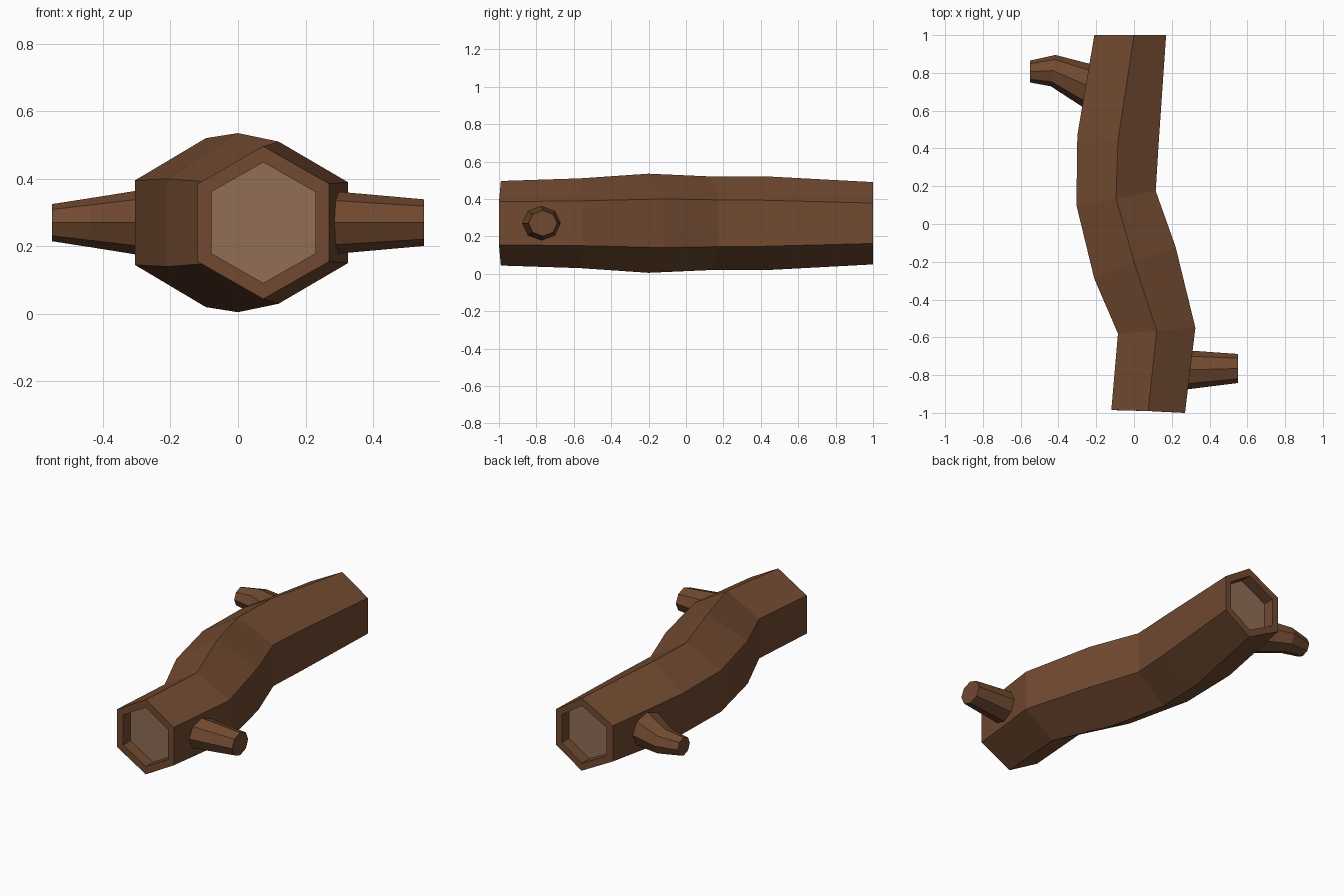
import bpy, bmesh, math
from mathutils import Vector

if "Cube" in bpy.data.objects:
    bpy.data.objects.remove(bpy.data.objects["Cube"])


def material(name, rgb):
    m = bpy.data.materials.new(name)
    m.diffuse_color = (*rgb, 1)
    m.use_nodes = True
    m.node_tree.nodes["Principled BSDF"].inputs["Base Color"].default_value = m.diffuse_color
    return m


bark = material("bark brown", (0.165, 0.068, 0.030))
wood = material("pale cut wood", (0.28, 0.155, 0.093))


def loft(name, rings, mats, cap_index=0):
    """Bridge a list of equal-length rings and close both ends."""
    bm = bmesh.new()
    rows = [[bm.verts.new(p) for p in r] for r in rings]
    n = len(rows[0])
    for a, b in zip(rows, rows[1:]):
        for i in range(n):
            j = (i + 1) % n
            bm.faces.new((a[i], a[j], b[j], b[i]))
    for r in (rows[0], rows[-1]):
        bm.faces.new(r).material_index = cap_index
    bmesh.ops.recalc_face_normals(bm, faces=bm.faces)
    me = bpy.data.meshes.new(name)
    bm.to_mesh(me)
    bm.free()
    for m in mats:
        me.materials.append(m)
    ob = bpy.data.objects.new(name, me)
    bpy.context.collection.objects.link(ob)
    return ob


# log: each station = left (x, y), ridge (x, y), right (x, y), half height, side half height
stations = [
    ((-0.12, -0.985), (0.075, -0.99), (0.27, -1.0), 0.226, 0.115),
    ((-0.085, -0.58), (0.12, -0.565), (0.325, -0.55), 0.24, 0.12),
    ((-0.21, -0.29), (0.0, -0.20), (0.22, -0.12), 0.265, 0.13),
    ((-0.305, 0.10), (-0.095, 0.135), (0.115, 0.175), 0.25, 0.125),
    ((-0.30, 0.47), (-0.085, 0.44), (0.13, 0.42), 0.25, 0.123),
    ((-0.21, 1.0), (0.0, 1.0), (0.17, 1.0), 0.22, 0.108),
]
ZC = 0.27
rings = []
for l, c, r, h, s in stations:
    rings.append([Vector((*c, ZC + h)), Vector((*r, ZC + s)), Vector((*r, ZC - s)),
                  Vector((*c, ZC - h)), Vector((*l, ZC - s)), Vector((*l, ZC + s))])


def recess(ring, depth):
    mid = sum(ring, Vector()) / len(ring)
    rim = [mid + (p - mid) * 0.79 for p in ring]
    return rim, [p + Vector((0, depth, 0)) for p in rim]


# hollowed ends with pale wood at the bottom of each recess
rim_f, floor_f = recess(rings[0], 0.07)
rim_b, floor_b = recess(rings[-1], -0.07)
loft("log", [floor_f, rim_f] + rings + [rim_b, floor_b], [bark, wood], 1)


# branch stubs: stations = centre x, centre y, y radius, z radius, lean of the ring
def branch(name, path):
    out = []
    for x, y, ry, rz, lean in path:
        ring = []
        for i in range(8):
            a = i * math.pi / 4
            d = ry * math.cos(a)
            ring.append(Vector((x + d * lean, y + d, ZC + rz * math.sin(a))))
        out.append(ring)
    loft(name, out, [bark])


branch("right_branch", [(0.18, -0.775, 0.113, 0.102, 0), (0.55, -0.765, 0.077, 0.069, 0)])
branch("left_branch", [(-0.14, 0.685, 0.13, 0.12, 0.25), (-0.428, 0.812, 0.083, 0.074, 0.15),
                       (-0.55, 0.807, 0.058, 0.055, 0)])
